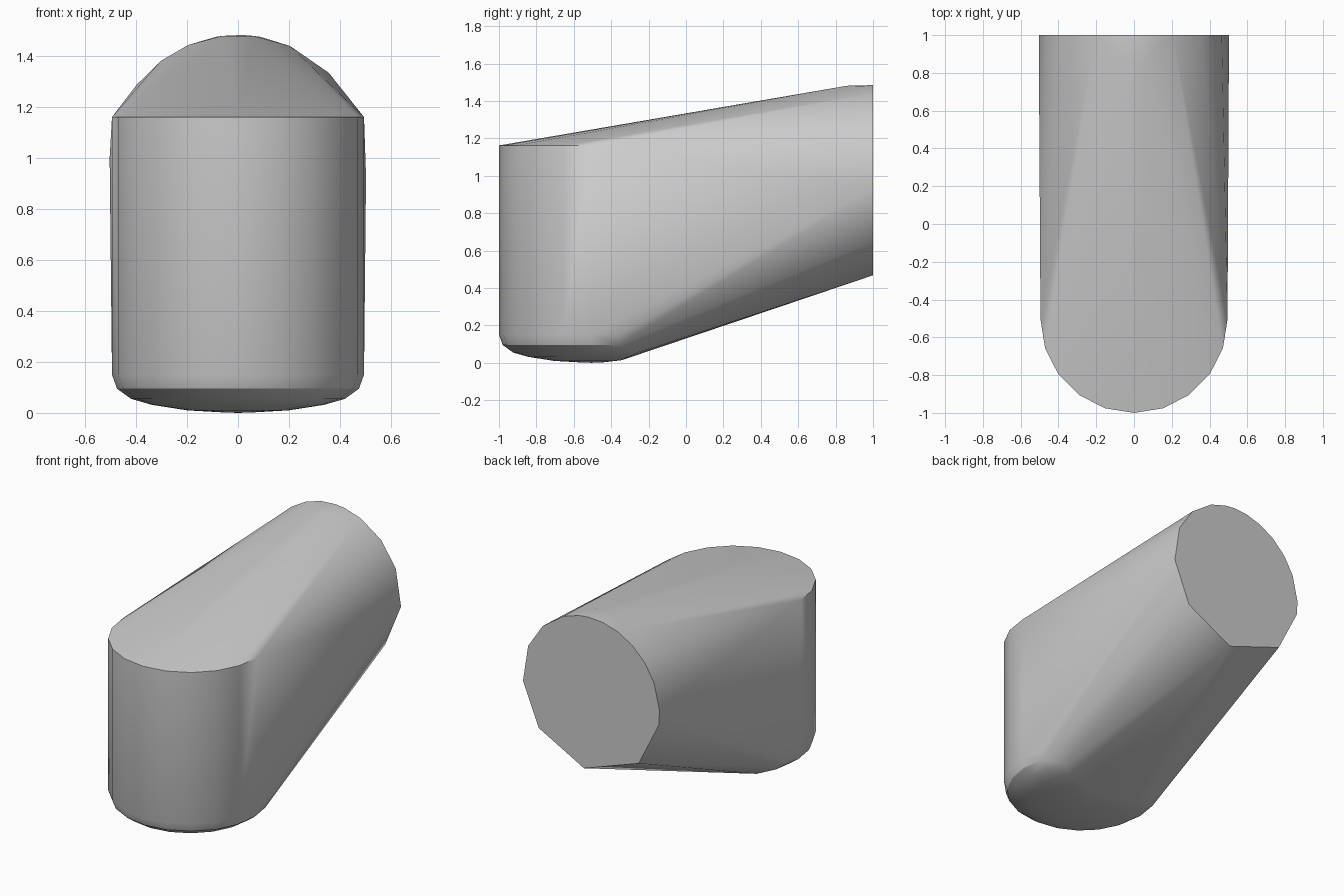
import bpy, bmesh
from math import cos, sin, radians

cube = bpy.data.objects.get("Cube")
if cube:
    bpy.data.objects.remove(cube, do_unlink=True)

grey = bpy.data.materials.new("plain_grey")
grey.use_nodes = True
colour = (0.6, 0.6, 0.6, 1)
grey.diffuse_color = colour
grey.node_tree.nodes["Principled BSDF"].inputs["Base Color"].default_value = colour

points = []

# Upright round front: rings of (radius, height) around a vertical axis
AXIS_Y, RADIUS = -0.505, 0.495
rings = [(RADIUS, 1.162), (RADIUS, 0.15), (0.475, 0.095), (0.42, 0.055),
         (0.34, 0.032), (0.2, 0.01), (0.06, 0.002), (0.0, 0.0)]
for radius, z in rings:
    for i in range(20):
        a = radians(18 * i)
        x, y = radius * cos(a), AXIS_Y + radius * sin(a)
        if z > 1 and y > AXIS_Y + 0.01:
            continue
        if y < -0.25:
            # The underside rises towards the back
            points.append((x, y, max(z, 0.128 + 0.332 * y)))

# Flat round back end, with longer sides along its lower half
BACK_Z, BACK_R = 0.975, 0.51
for deg in (-40, -84, -134, -172, 177, 157, 142, 127, 113, 100, 88, 80, 66, 45, 23, -5):
    a = radians(deg)
    points.append((BACK_R * cos(a) * 0.99, 1.0, BACK_Z + BACK_R * sin(a)))

# Short level stretch at the top of the back end
points += [(-0.06, 0.86, 1.481), (0.06, 0.86, 1.481)]

# Wrap all of it in one tight skin
bm = bmesh.new()
for p in points:
    bm.verts.new(p)
bmesh.ops.remove_doubles(bm, verts=bm.verts[:], dist=0.001)
bmesh.ops.convex_hull(bm, input=bm.verts[:])
loose = [v for v in bm.verts if not v.link_faces]
bmesh.ops.delete(bm, geom=loose, context='VERTS')
bmesh.ops.dissolve_limit(bm, angle_limit=radians(0.5), verts=bm.verts[:], edges=bm.edges[:])
bmesh.ops.recalc_face_normals(bm, faces=bm.faces[:])

mesh = bpy.data.meshes.new("wedge_body")
bm.to_mesh(mesh)
bm.free()
body = bpy.data.objects.new("wedge_body", mesh)
bpy.context.collection.objects.link(body)
mesh.materials.append(grey)

# Smooth sides, crisp rims
for o in bpy.context.selected_objects:
    o.select_set(False)
body.select_set(True)
bpy.context.view_layer.objects.active = body
bpy.ops.object.shade_smooth_by_angle(angle=radians(32))
